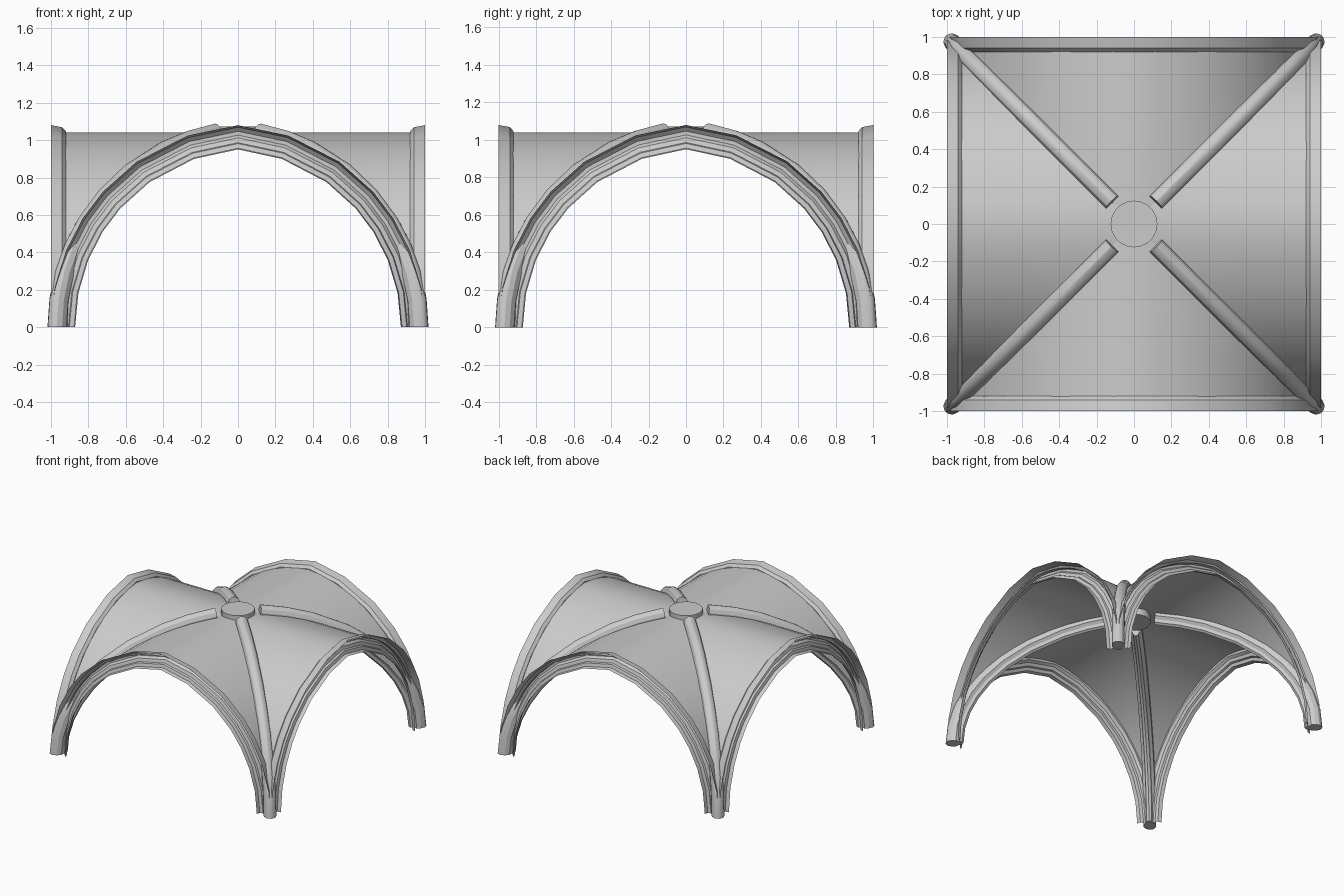
import bpy, bmesh, math
from mathutils import Vector, Matrix

if "Cube" in bpy.data.objects:
    bpy.data.objects.remove(bpy.data.objects["Cube"])

C = 0.083                                        # arc centre offset of the pointed arch
STEPS = [0, .13, .26, .38, .49, .64, .83, 1]     # spacing of the arch segments


def arc(r, t):
    a = t * math.acos(C / r)
    return r * math.cos(a) - C, r * math.sin(a)


def make(name, rows, closed=False, caps=False, turn=0):
    """Skin a list of equal-length point rows, rotated about z."""
    bm = bmesh.new()
    vs = [[bm.verts.new(p) for p in row] for row in rows]
    n = len(rows[0])
    for a, b in zip(vs, vs[1:]):
        for i in range(n if closed else n - 1):
            j = (i + 1) % n
            bm.faces.new((a[i], a[j], b[j], b[i]))
    if caps:
        bm.faces.new(vs[0])
        bm.faces.new(vs[-1])
    bmesh.ops.remove_doubles(bm, verts=bm.verts, dist=1e-5)
    bmesh.ops.recalc_face_normals(bm, faces=bm.faces)
    if not closed and sum(f.normal.z * f.calc_area() for f in bm.faces) < 0:
        bmesh.ops.reverse_faces(bm, faces=bm.faces)
    bmesh.ops.transform(bm, matrix=Matrix.Rotation(turn, 4, 'Z'), verts=bm.verts)
    me = bpy.data.meshes.new(name)
    bm.to_mesh(me)
    bm.free()
    ob = bpy.data.objects.new(name, me)
    bpy.context.collection.objects.link(ob)
    bpy.context.view_layer.objects.active = ob
    ob.select_set(True)
    bpy.ops.object.shade_smooth_by_angle(angle=math.radians(25))
    ob.select_set(False)
    return ob


# Half moulding of the edge arches: (depth from bay edge, arc radius)
EDGE = [(0, .954), (.03, .96), (.037, .985), (.052, .99), (.06, 1.015),
        (.08, 1.03), (.08, 1.05), (.06, 1.072), (0, 1.083)]
# Diagonal rib section: (sideways, outward)
HALF = [(0, -.07), (.02, -.058), (.026, -.035), (.045, -.015),
        (.047, .02), (.035, .048), (.018, .061)]
RIB = HALF + [(0, .065)] + [(-w, n) for w, n in HALF[:0:-1]]
WEB_R, WEB_EDGE = 1.043, 0.95


def edge_arch(k):
    rows = []
    for side, ts in ((1, STEPS), (-1, STEPS[-2::-1])):
        for t in ts:
            rows.append([(side * arc(r, t)[0], d - 1, arc(r, t)[1]) for d, r in EDGE])
    make(f"edge_arch_{k}", rows, turn=k * math.pi / 2)


def vault_web(k):
    # one barrel sector between two groins
    n = 14
    half = [arc(WEB_R, i / n) for i in range(n + 1)]
    line = half + [(-x, z) for x, z in half[-2::-1]]
    rows = []
    for x, z in line:
        start = min(abs(x), WEB_EDGE)
        rows.append([(x, -start - (WEB_EDGE - start) * s, z) for s in (0, .5, 1)])
    make(f"vault_web_{k}", rows, turn=k * math.pi / 2)


def diagonal_rib(k):
    side = Vector((1, -1, 0)).normalized()
    rows = []
    for t in [s * .925 for s in (0, .1, .2, .3, .4, .52, .65, .8, .9, 1)]:
        x, z = arc(WEB_R, t)
        tangent = Vector((-z, -z, x + C)).normalized()
        out = side.cross(tangent).normalized()
        if out.x + out.z < 0:
            out = -out
        rows.append([Vector((x, x, z)) + side * w + out * h for w, h in RIB])
    make(f"diagonal_rib_{k}", rows, closed=True, caps=True, turn=k * math.pi / 2)


for k in range(4):
    edge_arch(k)
    vault_web(k)
    diagonal_rib(k)

# Central boss disc
bpy.ops.mesh.primitive_cylinder_add(vertices=20, radius=.125, depth=.09, location=(0, 0, 1.027))
boss = bpy.context.object
boss.name = "central_boss"
bpy.ops.object.shade_smooth_by_angle(angle=math.radians(30))
